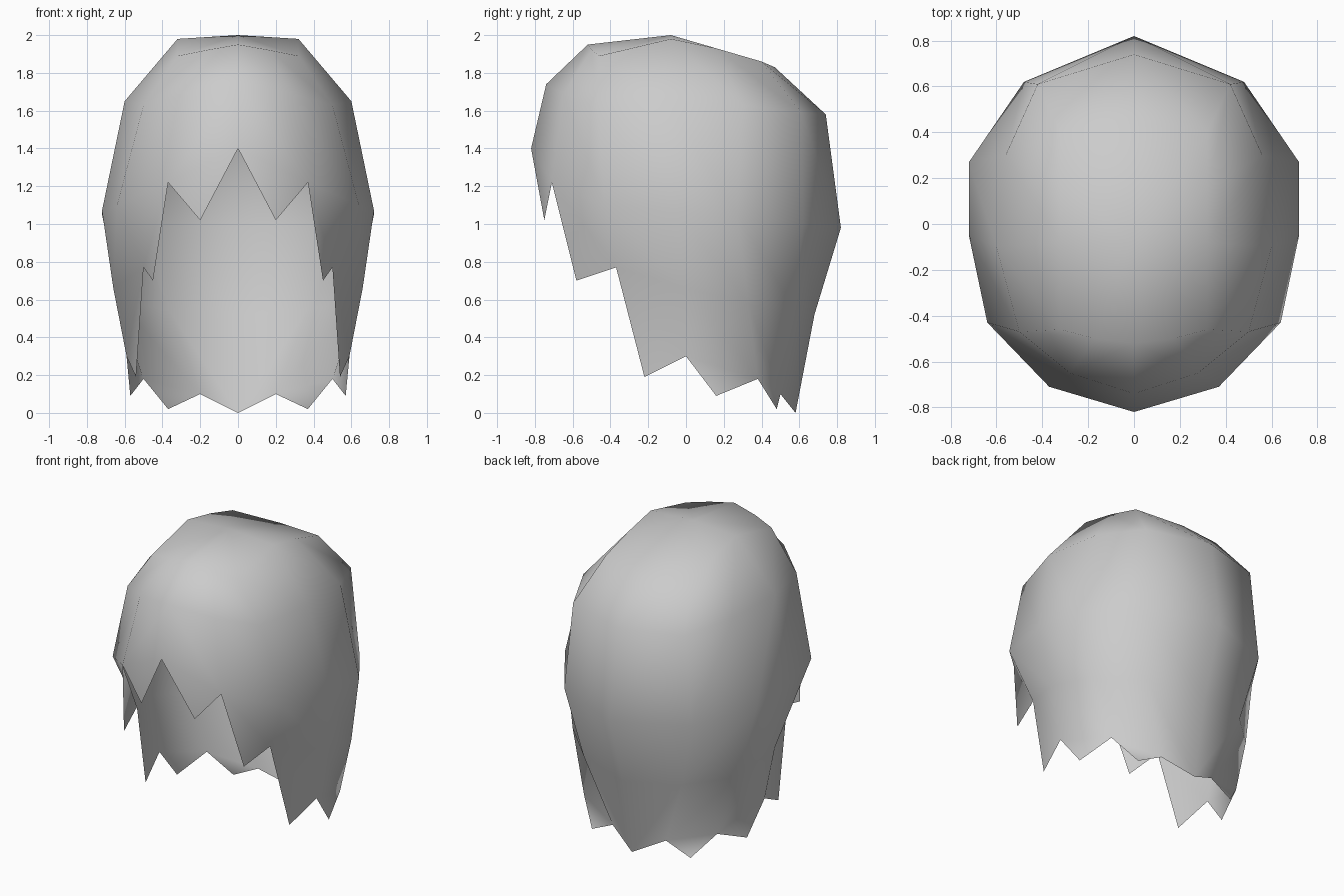
import bpy
import bmesh
from mathutils import Vector

old = bpy.data.objects.get("Cube")
if old:
    bpy.data.objects.remove(old, do_unlink=True)

# One plain grey for all the hair
grey = bpy.data.materials.new("hair_grey")
grey.use_nodes = True
colour = (0.6, 0.6, 0.6, 1)
grey.diffuse_color = colour
bsdf = grey.node_tree.nodes["Principled BSDF"]
bsdf.inputs["Base Color"].default_value = colour
bsdf.inputs["Roughness"].default_value = 0.8

# Locks run from the crown down to the notch of the hem, front to back,
# on the left half only. Values are hundredths of a unit.
crown_top = (0, -8, 200)
front_lock = [(0, -52, 195), (0, -74, 174), (0, -82, 140)]
fringe_lock = [(17, -50, 192), (28, -65, 169), (37, -71, 122)]
temple_lock = [(32, -46, 189), (50, -47, 163), (64, -43, 110), (50, -37, 77)]
ear_lock = [(32, -8, 198), (60, -10, 165), (72, -5, 107), (66, -1, 66), (59, 0, 30)]
side_lock = [(32, 16, 193), (56, 30, 163), (72, 27, 105), (62, 33, 58), (50, 38, 18)]
nape_lock = [(32, 40, 186), (42, 61, 159), (48, 62, 100), (37, 57, 55), (20, 50, 10)]
back_lock = [(0, 47, 183), (0, 74, 158), (0, 82, 98), (0, 68, 52), (0, 58, 0)]
locks = [front_lock, fringe_lock, temple_lock, ear_lock, side_lock, nape_lock, back_lock]

# Pointed tip hanging between each pair of neighbouring locks
tips = [(20, -75, 102), (45, -58, 70), (54, -22, 19), (57, 16, 9), (37, 48, 2), None]

bm = bmesh.new()


def add_vert(point):
    return bm.verts.new(Vector(point) / 100)


top = add_vert(crown_top)
columns = [[add_vert(point) for point in lock] for lock in locks]

for left, right, tip in zip(columns, columns[1:], tips):
    # Crown wedge, then quads down the lock
    bm.faces.new((top, left[0], right[0]))
    shared = min(len(left), len(right))
    for row in range(shared - 1):
        bm.faces.new((left[row], left[row + 1], right[row + 1], right[row]))
    # Ragged point of the hem
    if tip:
        point = add_vert(tip)
        bm.faces.new(left[shared - 1:] + [point] + right[shared - 1:][::-1])

bmesh.ops.recalc_face_normals(bm, faces=bm.faces[:])
if sum(face.normal.dot(face.calc_center_median() - Vector((0, 0, 1))) for face in bm.faces) < 0:
    bmesh.ops.reverse_faces(bm, faces=bm.faces[:])

mesh = bpy.data.meshes.new("hair_shell")
bm.to_mesh(mesh)
bm.free()
mesh.materials.append(grey)
mesh.shade_smooth()

hair = bpy.data.objects.new("hair_shell", mesh)
bpy.context.collection.objects.link(hair)

# Other half of the hair
mirror = hair.modifiers.new("mirror_halves", "MIRROR")
mirror.use_axis[0] = True
mirror.use_clip = True
mirror.merge_threshold = 0.001
